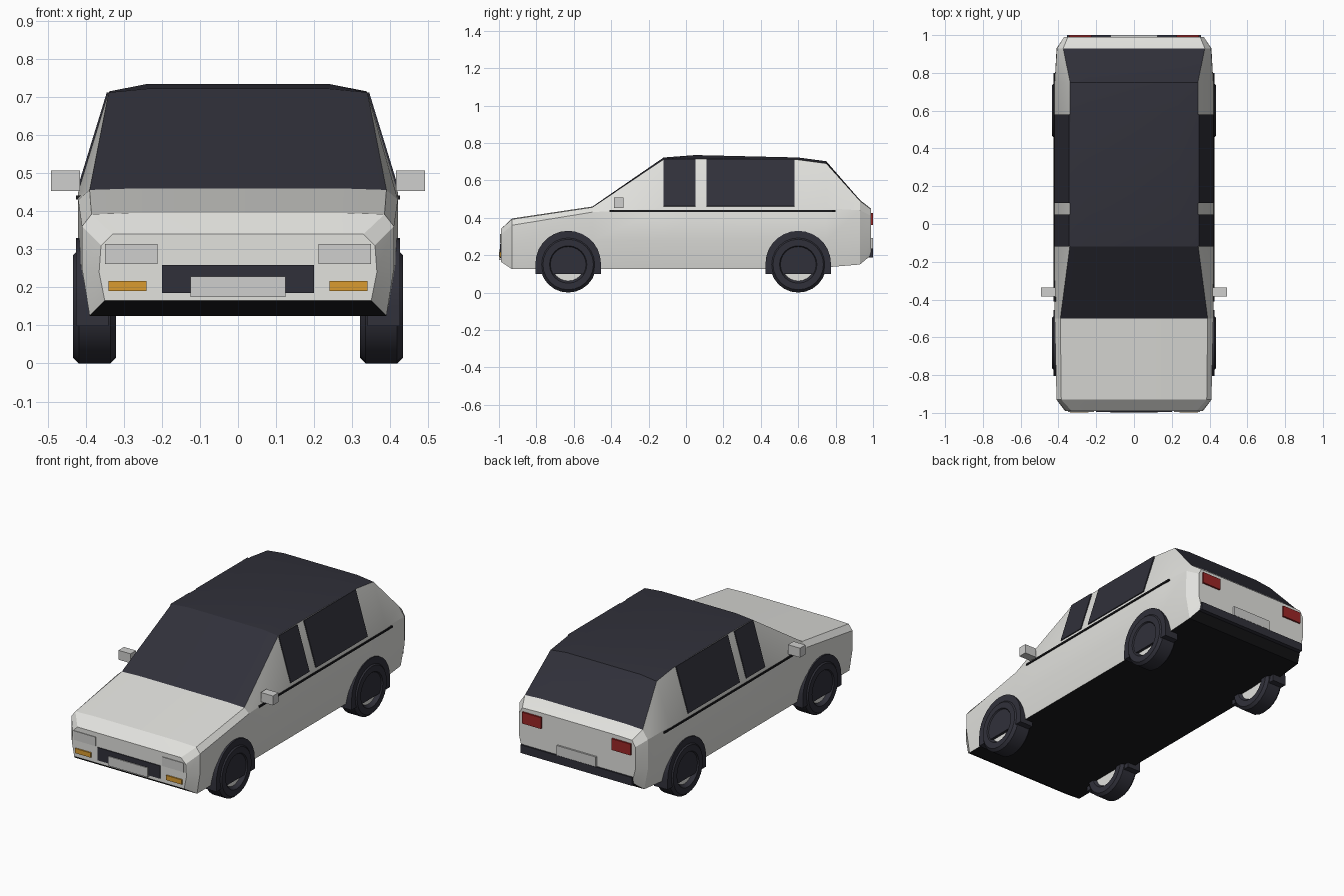
import bpy, bmesh, math
from mathutils import Vector

default = bpy.data.objects.get("Cube")
if default:
    bpy.data.objects.remove(default, do_unlink=True)


def material(name, r, g, b):
    m = bpy.data.materials.new(name)
    m.use_nodes = True
    m.diffuse_color = (r, g, b, 1)
    m.node_tree.nodes["Principled BSDF"].inputs["Base Color"].default_value = (r, g, b, 1)
    return m


PAINT = material("pale paint", 0.76, 0.76, 0.73)
GLASS = material("dark glass", 0.03, 0.03, 0.042)
BLACK = material("black trim", 0.01, 0.01, 0.012)
RUBBER = material("dark rubber", 0.03, 0.03, 0.042)
LAMP = material("lamp grey", 0.62, 0.62, 0.61)
ORANGE = material("indicator orange", 0.7, 0.33, 0.03)
RED = material("tail light red", 0.33, 0.02, 0.02)


def finish(bm, name, mats, mirror=False, angle=None):
    bmesh.ops.recalc_face_normals(bm, faces=bm.faces)
    mesh = bpy.data.meshes.new(name)
    bm.to_mesh(mesh)
    bm.free()
    for m in mats:
        mesh.materials.append(m)
    ob = bpy.data.objects.new(name, mesh)
    bpy.context.collection.objects.link(ob)
    if mirror:
        ob.modifiers.new("Mirror", "MIRROR").use_mirror_merge = False
    if angle:
        bpy.ops.object.select_all(action="DESELECT")
        ob.select_set(True)
        bpy.context.view_layer.objects.active = ob
        bpy.ops.object.shade_smooth_by_angle(angle=math.radians(angle))
    return ob


def loft(bm, rings, caps=True):
    """Skin closed rings of equal length; returns faces as (face, ring, step)."""
    vs = [[bm.verts.new(p) for p in ring] for ring in rings]
    n = len(vs[0])
    made = []
    for i in range(len(vs) - 1):
        for k in range(n):
            j = (k + 1) % n
            made.append((bm.faces.new((vs[i][k], vs[i][j], vs[i + 1][j], vs[i + 1][k])), i, k))
    if caps:
        bm.faces.new(vs[0])
        bm.faces.new(vs[-1])
    return made


def box(name, mat, xs, ys, zs, mirror=False):
    bm = bmesh.new()
    loft(bm, [[(x, ys[0], zs[0]), (x, ys[1], zs[0]), (x, ys[1], zs[1]), (x, ys[0], zs[1])] for x in xs])
    return finish(bm, name, [mat], mirror)


# Body stations: y, then x/z of sill, flank, belt, roof edge, and crown height
STATIONS = [
    (-0.99, 0.35, 0.165, 0.365, 0.24, 0.36, 0.31, 0.33, 0.34, 0.34),
    (-0.93, 0.39, 0.125, 0.41, 0.25, 0.41, 0.36, 0.385, 0.392, 0.396),
    (-0.5, 0.39, 0.125, 0.42, 0.28, 0.42, 0.43, 0.39, 0.456, 0.46),
    (-0.12, 0.39, 0.125, 0.42, 0.28, 0.42, 0.45, 0.34, 0.712, 0.722),
    (0.05, 0.39, 0.125, 0.42, 0.28, 0.42, 0.45, 0.338, 0.715, 0.735),
    (0.6, 0.39, 0.125, 0.42, 0.28, 0.42, 0.45, 0.338, 0.71, 0.722),
    (0.75, 0.39, 0.135, 0.42, 0.28, 0.42, 0.45, 0.338, 0.69, 0.702),
    (0.93, 0.385, 0.15, 0.41, 0.28, 0.408, 0.44, 0.375, 0.49, 0.495),
    (0.99, 0.35, 0.2, 0.37, 0.28, 0.37, 0.41, 0.35, 0.445, 0.448),
]


def section(y, xs, zs, xf, zf, xb, zb, xr, zr, zc):
    half = [(xs, zs), (xf, zf), (xb, zb), (xr, zr), (0.7 * xr, zc)]
    return [(x, y, z) for x, z in half] + [(-x, y, z) for x, z in reversed(half)]


bm = bmesh.new()
skin = loft(bm, [section(*s) for s in STATIONS])
bmesh.ops.recalc_face_normals(bm, faces=bm.faces)
for face, ring, step in skin:
    if step == 9:
        face.material_index = 2
    elif 3 <= step <= 5 and 2 <= ring <= 6:
        face.material_index = 1
finish(bm, "body_shell", [PAINT, GLASS, BLACK], angle=20)

# Side windows: thin plates lying on the sloping upper flank
EDGE_LOW, EDGE_HIGH = Vector((0.42, 0, 0.45)), Vector((0.339, 0, 0.714))
OUT = Vector((0.955, 0, 0.295))


def side_window(name, y0, y1):
    bm = bmesh.new()
    low = EDGE_LOW.lerp(EDGE_HIGH, 0.04)
    high = EDGE_LOW.lerp(EDGE_HIGH, 0.99)
    rings = []
    for lift in (-0.003, 0.005):
        off = OUT * lift
        rings.append([p + off + Vector((0, y, 0))
                      for p, y in ((low, y0), (low, y1), (high, y1), (high, y0))])
    loft(bm, rings)
    finish(bm, name, [GLASS], mirror=True)


side_window("front_side_windows", -0.12, 0.05)
side_window("rear_side_windows", 0.11, 0.58)

# Belt strips and door mirrors
box("belt_strips", BLACK, (0.41, 0.426), (-0.41, 0.8), (0.431, 0.441), True)
box("door_mirrors", LAMP, (0.415, 0.492), (-0.385, -0.335), (0.453, 0.507), True)

# Nose details
box("headlights", LAMP, (0.212, 0.35), (-0.994, -0.97), (0.262, 0.314), True)
box("indicators", ORANGE, (0.24, 0.34), (-0.998, -0.97), (0.19, 0.217), True)
box("grille", RUBBER, (-0.2, 0.2), (-0.995, -0.97), (0.185, 0.259))
box("front_plate", LAMP, (-0.125, 0.125), (-1.0, -0.98), (0.175, 0.229))

# Tail details
box("tail_lights", RED, (0.225, 0.345), (0.97, 1.0), (0.36, 0.425), True)
box("rear_bumper", RUBBER, (-0.355, 0.355), (0.965, 1.0), (0.188, 0.235))
box("rear_plate", LAMP, (-0.125, 0.125), (0.98, 1.0), (0.236, 0.292))


def circle(x, r, y, z, sides=24):
    return [(x, y + r * math.cos(a), z + r * math.sin(a))
            for a in (2 * math.pi * i / sides for i in range(sides))]


def wheel(prefix, y):
    z = 0.15
    # Tyre: lathed ring with chamfered shoulders and an open centre
    bm = bmesh.new()
    profile = [(0.335, 0.088), (0.32, 0.1), (0.32, 0.135), (0.335, 0.15),
               (0.418, 0.15), (0.433, 0.135), (0.433, 0.1), (0.415, 0.088), (0.335, 0.088)]
    loft(bm, [circle(x, r, y, z) for x, r in profile], caps=False)
    bmesh.ops.remove_doubles(bm, verts=bm.verts, dist=0.0001)
    finish(bm, prefix + "_tyres", [RUBBER], True, 30)
    # Hub
    bm = bmesh.new()
    loft(bm, [circle(x, 0.089, y, z) for x in (0.335, 0.41)])
    finish(bm, prefix + "_hubs", [PAINT], True, 30)
    # Arch: half disc with short legs, filling the space behind the wheel
    bm = bmesh.new()
    arc = [(0.175 * math.cos(a), 0.155 + 0.175 * math.sin(a))
           for a in (math.pi * i / 14 for i in range(15))]
    outline = [(0.175, 0.098)] + arc + [(-0.175, 0.098)]
    loft(bm, [[(x, y + dy, dz) for dy, dz in outline] for x in (0.34, 0.426)])
    finish(bm, prefix + "_wheel_arches", [RUBBER], True, 30)


wheel("front", -0.63)
wheel("rear", 0.6)
